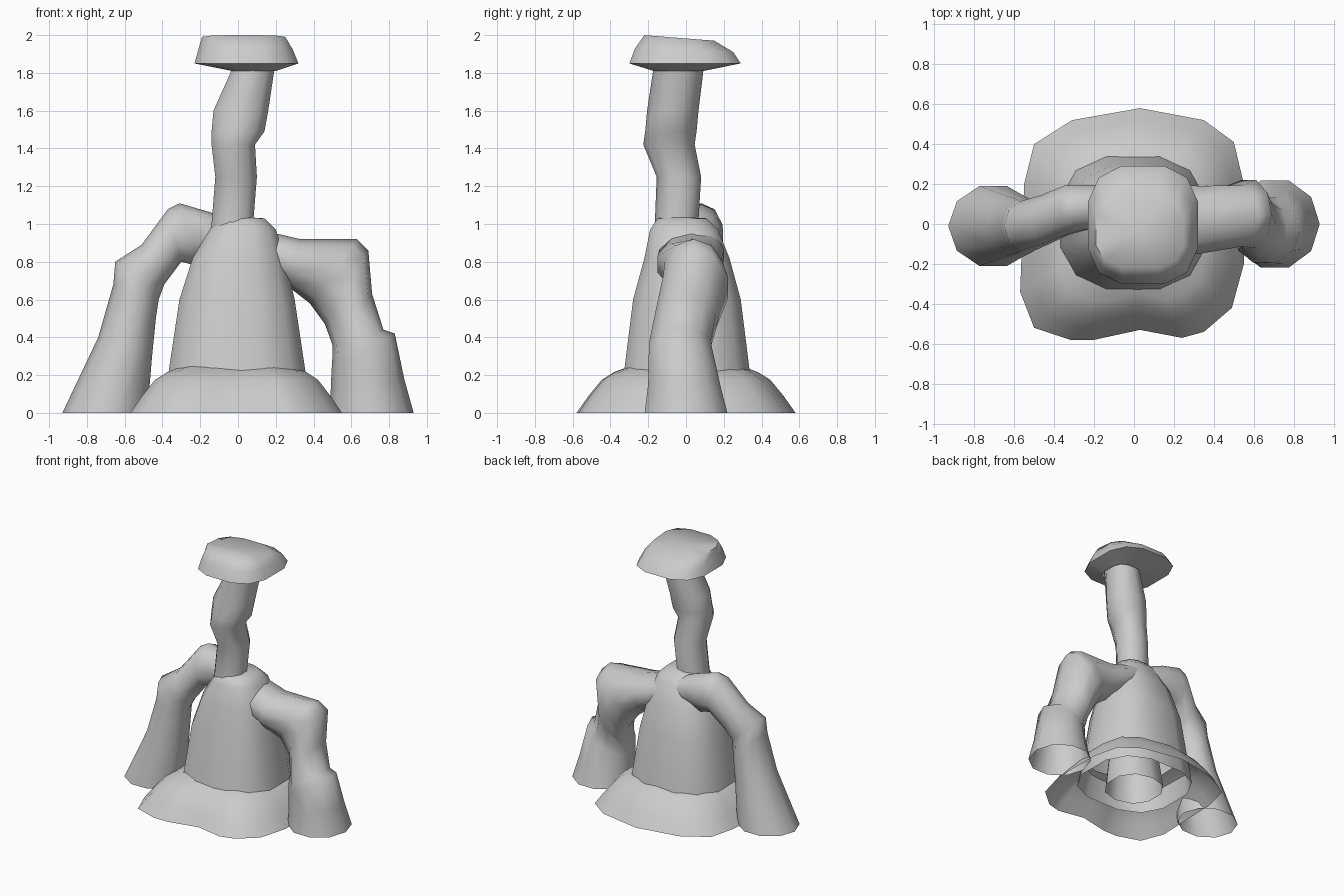
import bpy, bmesh
from math import sin, cos, pi, copysign

if "Cube" in bpy.data.objects:
    bpy.data.objects.remove(bpy.data.objects["Cube"])


def loft(name, rings, cap_top=None, angle=60):
    """Skin a list of equal-length point rings; optional top centre point."""
    bm = bmesh.new()
    vr = [[bm.verts.new(p) for p in r] for r in rings]
    n = len(vr[0])
    for a, b in zip(vr, vr[1:]):
        for i in range(n):
            j = (i + 1) % n
            bm.faces.new((a[i], a[j], b[j], b[i]))
    if cap_top:
        c = bm.verts.new(cap_top)
        for i in range(n):
            bm.faces.new((vr[-1][i], vr[-1][(i + 1) % n], c))
    bmesh.ops.recalc_face_normals(bm, faces=bm.faces)
    me = bpy.data.meshes.new(name)
    bm.to_mesh(me)
    bm.free()
    ob = bpy.data.objects.new(name, me)
    bpy.context.collection.objects.link(ob)
    bpy.ops.object.select_all(action='DESELECT')
    ob.select_set(True)
    bpy.context.view_layer.objects.active = ob
    bpy.ops.object.shade_smooth_by_angle(angle=angle * pi / 180)
    return ob


def unit(n, e):
    """Rounded-square unit outline; e=1 is a circle, smaller is squarer."""
    f = lambda v: copysign(abs(v) ** e, v)
    return [(f(cos(t)), f(sin(t))) for t in
            ((i + .5) * 2 * pi / n for i in range(n))]


def box_ring(x0, x1, y0, y1, z, n=12, e=.75, tilt=0):
    u = unit(n, e)
    m = max(abs(a) for a, b in u)
    return [((x0 + x1) / 2 + a / m * (x1 - x0) / 2,
             (y0 + y1) / 2 + b / m * (y1 - y0) / 2, z + tilt * b) for a, b in u]


def limb_ring(ax, az, bx, bz, yc, h, n=10):
    """Oval ring spanning an outer and an inner point in the xz plane."""
    return [((ax + bx) / 2 + (ax - bx) / 2 * cos(t),
             yc + h * sin(t),
             (az + bz) / 2 + (az - bz) / 2 * cos(t))
            for t in (i * 2 * pi / n for i in range(n))]


# Flared skirt with a wavy square outline
outline = [(.03, .58), (.35, .52), (.5, .41), (.55, .2), (.55, -.2), (.49, -.42),
           (.35, -.54), (.24, -.57), (.03, -.53), (-.2, -.58), (-.32, -.58),
           (-.5, -.52), (-.57, -.34), (-.55, .2), (-.5, .4), (-.31, .52)]
loft("skirt", [[(x * s, y * s, z) for x, y in outline]
               for z, s in ((0, 1), (.09, .89), (.175, .77), (.215, .66), (.25, .5))])

# Tapered torso
loft("torso", [box_ring(*r) for r in (
    (-.39, .38, -.36, .36, .06), (-.37, .36, -.33, .34, .2),
    (-.31, .30, -.28, .29, .6), (-.24, .25, -.22, .23, .82),
    (-.15, .20, -.19, .17, .97), (-.12, .14, -.15, .11, 1.03))],
    cap_top=(-.02, -.04, 1.04))

# Crooked neck, running down inside the torso
loft("neck", [box_ring(*r, n=10, e=.9) for r in (
    (-.2, .2, -.2, .2, .02), (-.16, .14, -.17, .12, .5),
    (-.14, .08, -.16, .06, 1.0), (-.12, .10, -.15, .075, 1.25),
    (-.14, .09, -.22, .04, 1.42), (-.14, .14, -.21, .05, 1.49),
    (-.13, .16, -.2, .06, 1.6), (-.04, .19, -.17, .085, 1.8),
    (-.02, .21, -.17, .09, 1.9))])

# Flat wide head
loft("head", [box_ring(*r, e=.7, tilt=t) for r, t in (
    ((-.03, .20, -.17, .09, 1.81), 0), ((-.23, .32, -.30, .29, 1.85), 0),
    ((-.21, .29, -.27, .25, 1.92), -.01), ((-.19, .25, -.22, .15, 1.985), -.015))],
    cap_top=(.03, -.03, 1.98), angle=70)

# Right-hand arm with square shoulder and flared open cuff
loft("right_arm", [limb_ring(*r) for r in (
    (.05, 1.0, .05, .78, .08, .1), (.2, .95, .2, .70, .03, .18),
    (.33, .92, .29, .65, .02, .18), (.63, .92, .38, .58, .04, .16),
    (.69, .86, .46, .47, .05, .18), (.71, .63, .5, .36, .0, .17),
    (.77, .44, .5, .30, -.03, .17), (.83, .42, .495, .22, -.03, .175),
    (.88, .18, .49, .1, -.01, .20), (.93, 0, .48, 0, 0, .23))])

# Left-hand arm with raised shoulder and flared open cuff
loft("left_arm", [limb_ring(*r) for r in (
    (0, 1.0, -.05, .84, .09, .09), (-.14, 1.06, -.16, .82, .09, .11),
    (-.31, 1.11, -.22, .78, .08, .12), (-.37, 1.08, -.3, .8, .07, .13),
    (-.51, .89, -.39, .68, .02, .13), (-.65, .80, -.42, .6, -.01, .13),
    (-.66, .68, -.435, .5, -.01, .14), (-.74, .40, -.455, .3, -.01, .16),
    (-.93, 0, -.48, 0, -.01, .21))])
